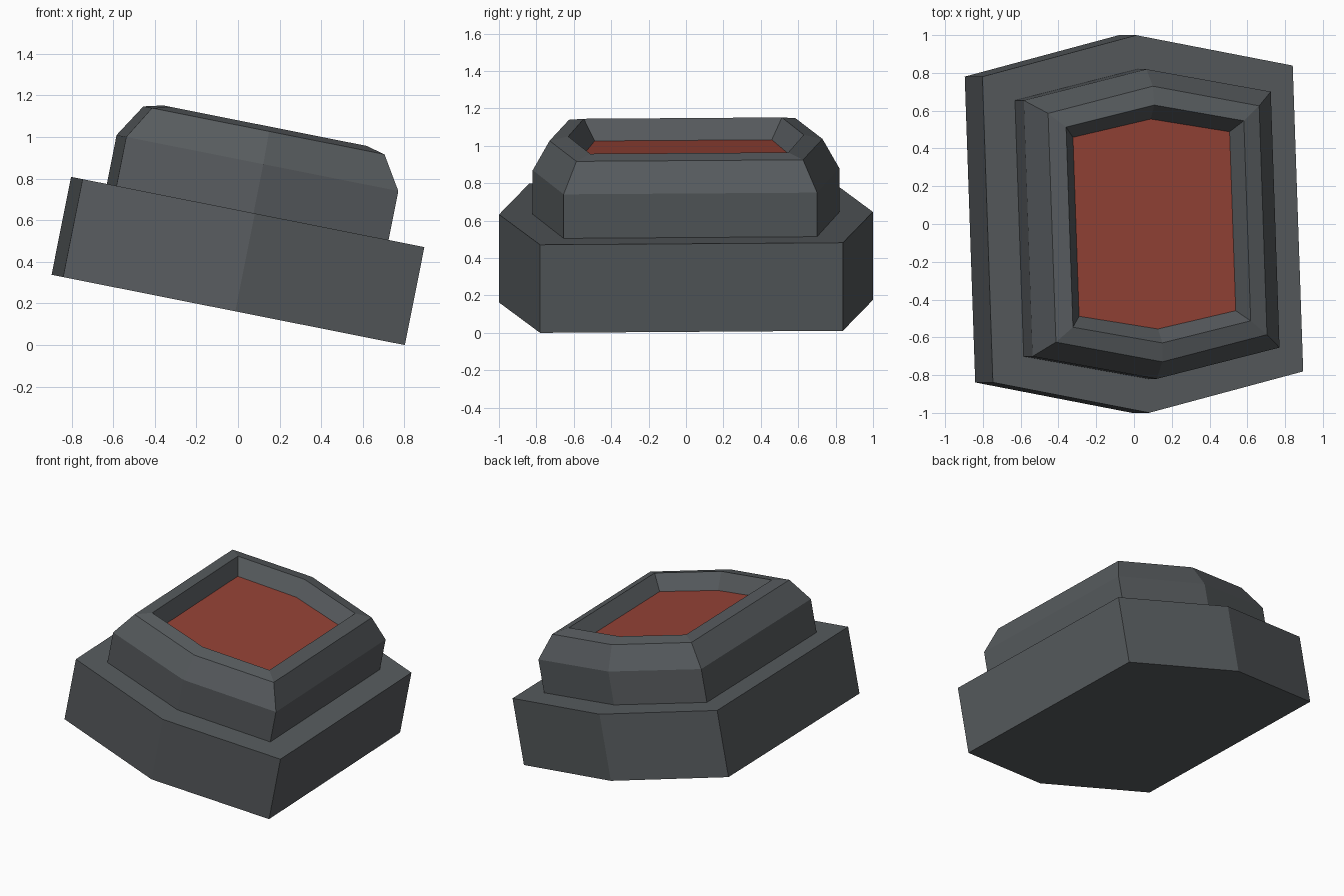
import bpy
import bmesh
from math import radians
from mathutils import Matrix

default = bpy.data.objects.get("Cube")
if default:
    bpy.data.objects.remove(default, do_unlink=True)


def material(name, color):
    mat = bpy.data.materials.new(name)
    mat.use_nodes = True
    mat.diffuse_color = color
    mat.node_tree.nodes["Principled BSDF"].inputs["Base Color"].default_value = color
    return mat


grey = material("dark grey metal", (0.095, 0.105, 0.112, 1))
red = material("brick red", (0.30, 0.055, 0.037, 1))

# Shared pose: slight turn, then a tilt towards +x
POSE = (Matrix.Translation((-0.047, 0, 0.169))
        @ Matrix.Rotation(radians(11.25), 4, "Y")
        @ Matrix.Rotation(radians(2), 4, "Z"))


def hexagon(bm, half_width, side, apex, z):
    """Stretched hexagon with points towards the front and back."""
    points = [(half_width, -side), (half_width, side), (0, apex),
              (-half_width, side), (-half_width, -side), (0, -apex)]
    return [bm.verts.new((x, y, z)) for x, y in points]


def stack(name, sections, mats, close_bottom=False, cap_material=0):
    """Join hexagon sections from bottom to top and cap the last one."""
    bm = bmesh.new()
    rings = [hexagon(bm, *s) for s in sections]
    for low, high in zip(rings, rings[1:]):
        for i in range(6):
            j = (i + 1) % 6
            bm.faces.new((low[i], low[j], high[j], high[i]))
    bm.faces.new(rings[-1]).material_index = cap_material
    if close_bottom:
        bm.faces.new(rings[0][::-1])
    mesh = bpy.data.meshes.new(name)
    bm.to_mesh(mesh)
    bm.free()
    for mat in mats:
        mesh.materials.append(mat)
    obj = bpy.data.objects.new(name, mesh)
    bpy.context.collection.objects.link(obj)
    obj.matrix_world = POSE
    return obj


# Wide base block
stack("base", [(0.838, 0.81, 1.0, 0), (0.838, 0.81, 1.0, 0.48)], [grey], close_bottom=True)

# Upper housing: wall, bevel, rim, then the recess with its red floor
stack("housing", [
    (0.667, 0.678, 0.82, 0.48),
    (0.667, 0.678, 0.82, 0.72),
    (0.57, 0.606, 0.73, 0.88),
    (0.48, 0.53, 0.63, 0.903),
    (0.423, 0.474, 0.556, 0.793),
], [grey, red], cap_material=1)
